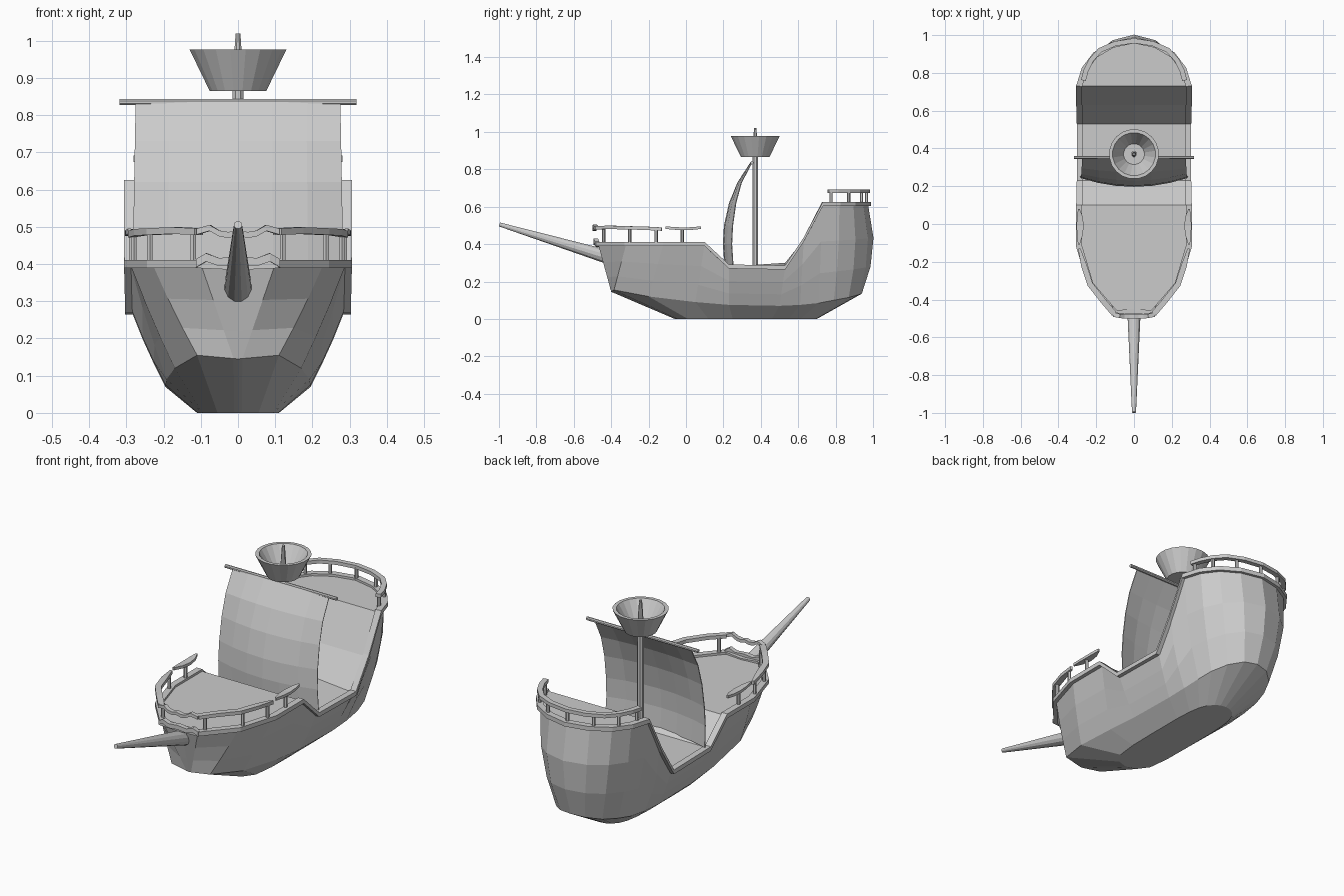
import bpy, bmesh, math
from mathutils import Vector

if "Cube" in bpy.data.objects:
    bpy.data.objects.remove(bpy.data.objects["Cube"])


def make(name, verts, faces):
    me = bpy.data.meshes.new(name)
    me.from_pydata([tuple(v) for v in verts], [], faces)
    bm = bmesh.new()
    bm.from_mesh(me)
    bmesh.ops.remove_doubles(bm, verts=bm.verts, dist=1e-5)
    bmesh.ops.recalc_face_normals(bm, faces=bm.faces)
    bm.to_mesh(me)
    bm.free()
    ob = bpy.data.objects.new(name, me)
    bpy.context.collection.objects.link(ob)
    return ob


def mirror(ob):
    m = ob.modifiers.new("mirror", 'MIRROR')
    m.use_clip = True
    return ob


def sweep(name, path, width, height, closed=False):
    """Rectangular bar along a path, always upright; width may be a list."""
    p = [Vector(q) for q in path]
    n = len(p)
    verts, faces = [], []
    for i in range(n):
        a = p[i - 1] if (i or closed) else p[0]
        b = p[(i + 1) % n] if (i < n - 1 or closed) else p[-1]
        t = (b - a)
        side = Vector((t.y, -t.x, 0)).normalized()
        w = (width[i] if isinstance(width, list) else width) / 2
        up = Vector((0, 0, height / 2))
        verts += [p[i] + side * w - up, p[i] + side * w + up,
                  p[i] - side * w + up, p[i] - side * w - up]
    for i in range(n if closed else n - 1):
        j = (i + 1) % n
        for k in range(4):
            l = (k + 1) % 4
            faces.append((4 * i + k, 4 * i + l, 4 * j + l, 4 * j + k))
    if not closed:
        faces += [(0, 1, 2, 3), tuple(range(4 * n - 4, 4 * n))]
    return make(name, verts, faces)


def lathe(name, profile, sides, loc=(0, 0, 0), direction=(0, 0, 1)):
    """Revolve (radius, height) points around an axis."""
    rot = Vector((0, 0, 1)).rotation_difference(Vector(direction))
    verts, faces = [], []
    for r, h in profile:
        for s in range(sides):
            a = 2 * math.pi * (s + .5) / sides
            verts.append(Vector(loc) + rot @ Vector((r * math.cos(a), r * math.sin(a), h)))
    for i in range(len(profile) - 1):
        for s in range(sides):
            t = (s + 1) % sides
            faces.append((i * sides + s, i * sides + t, (i + 1) * sides + t, (i + 1) * sides + s))
    faces += [tuple(range(sides)), tuple(range((len(profile) - 1) * sides, len(profile) * sides))]
    return make(name, verts, faces)


# Hull: half outlines from bow to stern at the sheer, chine and flat bottom
sheer = [(0, -.465, .395), (.10, -.47, .40), (.23, -.32, .40), (.29, -.12, .40), (.29, .10, .40),
         (.287, .23, .28), (.287, .53, .275), (.29, .63, .425), (.29, .73, .615), (.262, .82, .615),
         (.205, .895, .615), (.115, .948, .615), (0, .973, .615)]
chine = [(0, -.40, .145), (.012, -.40, .146), (.11, -.385, .155), (.17, -.20, .12), (.192, .05, .09),
         (.195, .23, .075), (.195, .50, .07), (.192, .61, .075), (.185, .71, .085), (.168, .79, .10),
         (.132, .87, .115), (.07, .925, .13), (0, .94, .135)]
floor = [(0, -.06), (.01, -.06), (.055, -.045), (.095, .01), (.108, .12), (.11, .25), (.11, .46),
         (.105, .55), (.095, .61), (.08, .65), (.055, .68), (.03, .695), (0, .70)]
rows = [[Vector((0, y, 0)) for x, y in floor], [Vector((x, y, 0)) for x, y in floor],
        [Vector(p) for p in chine]]
for f in (.3, .62):
    row = []
    b = math.sin(math.pi * f)
    for i, (c, s) in enumerate(zip(chine, sheer)):
        p = Vector(c).lerp(Vector(s), f)
        if p.x > 0:
            p.x += b * (0 if i == 1 else .018 if i > 6 else .004)
        p.y += b * (0, .01, .022, .036, .045)[max(0, i - 8)]
        row.append(p)
    rows.append(row)
rows += [[Vector(p) for p in sheer], [Vector((0, y, z)) for x, y, z in sheer]]
rows[-1][6].z = .30  # deck curves up into the stern slope
n = len(sheer)
verts = [v for row in rows for v in row]
quads = [(r * n + i, r * n + i + 1, (r + 1) * n + i + 1, (r + 1) * n + i)
         for r in range(len(rows) - 1) for i in range(n - 1)]
mirror(make("hull", verts, [q for q in quads if len({tuple(verts[k]) for k in q}) > 2]))


def both(half):
    return half + [(-x, y, z) for x, y, z in reversed(half) if x > 0]


# Gunwale trim all around the sheer
sweep("gunwale", both(sheer), .032, .022, closed=True)

# Stern rail with posts
stern = [(.268, .76, .683), (.255, .81, .683), (.225, .87, .683), (.18, .92, .683),
         (.10, .955, .683), (0, .97, .683)]
sweep("stern_rail", both(stern), .026, .018)


def post(name, x, y, z0, z1):
    for s in ((1, -1) if x else (1,)):
        lathe(name, [(.009, z0), (.009, z1)], 6, (s * x, y, 0))


for x, y in ((.262, .775), (.225, .87), (.13, .938), (0, .965)):
    post("stern_post", x, y, .61, .68)

# Foredeck rails: long side rail, short lens-shaped rail and wavy bow rail
mirror(sweep("fore_rail", [(.105, -.475, .487), (.165, -.405, .49), (.232, -.32, .487),
                           (.265, -.22, .485), (.29, -.13, .48)],
             [.03, .03, .03, .03, .012], .018))
mirror(sweep("short_rail", [(.292, -.11, .488), (.287, -.06, .484), (.285, -.01, .482),
                            (.287, .04, .484), (.292, .08, .488)],
             [.008, .03, .038, .03, .008], .014))
sweep("bow_rail", both([(.11, -.48, .487), (.075, -.487, .497), (.05, -.49, .482),
                        (.025, -.49, .478), (0, -.49, .484)]), .022, .016)
sweep("bow_trim", both([(.11, -.475, .402), (.085, -.482, .418), (.05, -.482, .405),
                        (0, -.482, .41)]), .024, .022)
for x, y in ((.12, -.44), (.237, -.30), (.28, -.16), (.285, -.02)):
    post("fore_post", x, y, .395, .483)

# Bowsprit
base, tip = Vector((0, -.43, .335)), Vector((0, -.997, .505))
lathe("bowsprit", [(.038, 0), (.011, (tip - base).length)], 12, base, tip - base)

# Mast, crow's nest and yard
lathe("mast", [(.017, .26), (.016, .87), (.012, .95), (.007, 1.02)], 8, (0, .37, 0))
lathe("crows_nest", [(.077, .865), (.132, .977), (.114, .977), (.055, .88)], 20, (0, .37, 0))
lathe("yard", [(.009, -.318), (.009, .318)], 8, (0, .353, .835), (1, 0, 0))

# Sail: billowed sheet, centre further forward than the edges
profile = [(.35, .343, .835), (.295, .275, .73), (.265, .23, .62), (.248, .203, .50),
           (.243, .197, .40), (.25, .205, .29)]
cols = 6
sv = []
for i, (edge, mid, z) in enumerate(profile):
    for c in range(cols + 1):
        u = 2 * c / cols - 1
        sv.append(((.275 + .002 * i) * u, mid + (edge - mid) * u * u, z))
k = cols + 1
sail = make("sail", sv, [(r * k + c, r * k + c + 1, (r + 1) * k + c + 1, (r + 1) * k + c)
                         for r in range(len(profile) - 1) for c in range(cols)])
sail.modifiers.new("thickness", 'SOLIDIFY').thickness = .004
